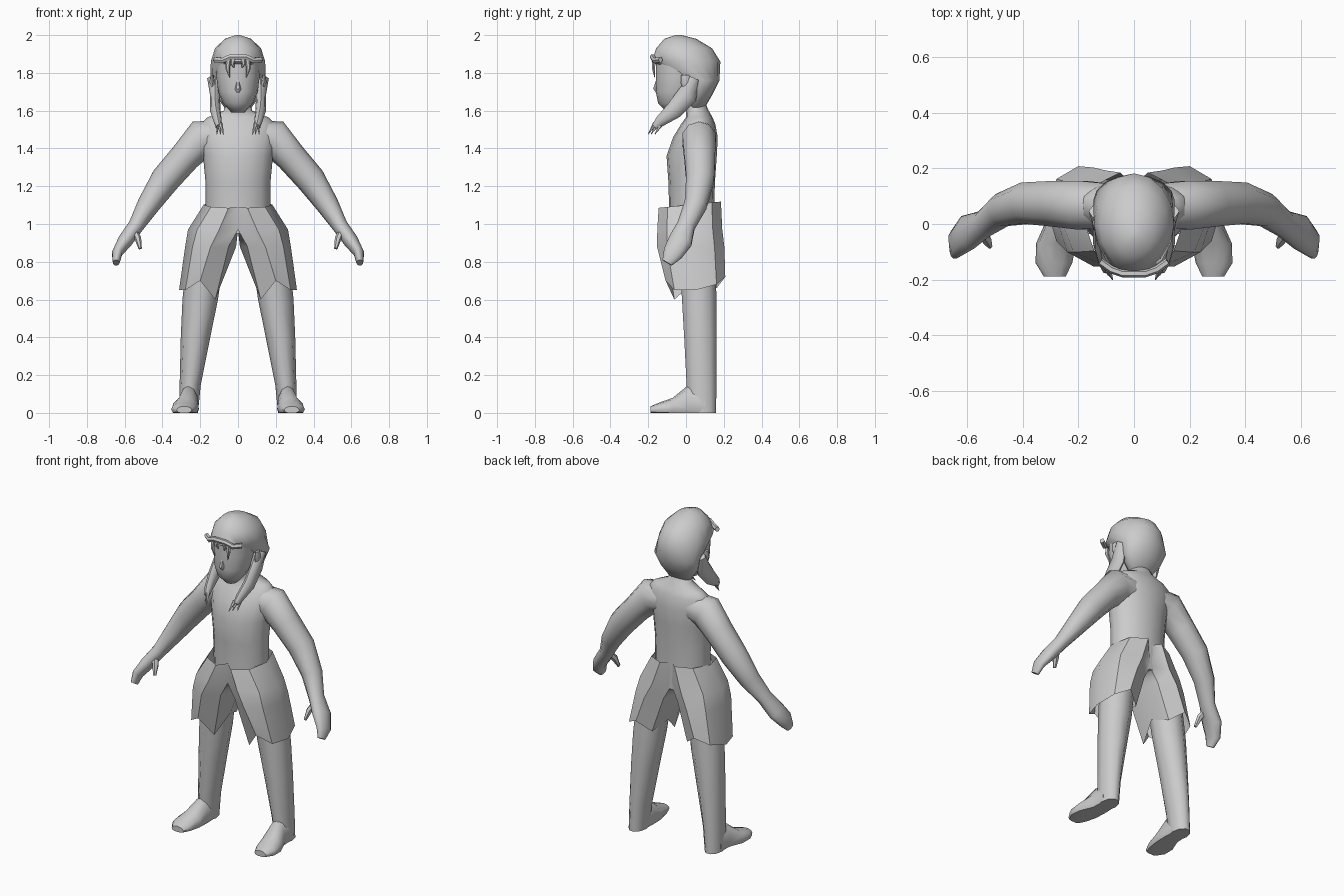
import bpy, bmesh, math
from mathutils import Vector

cube = bpy.data.objects.get("Cube")
if cube:
    bpy.data.objects.remove(cube, do_unlink=True)

clay = bpy.data.materials.new("pale_grey")
clay.use_nodes = True
GREY = (0.6, 0.6, 0.6, 1)
clay.diffuse_color = GREY
clay.node_tree.nodes["Principled BSDF"].inputs["Base Color"].default_value = GREY


def finish(name, bm, mirror=False, angle=50):
    """Turn a bmesh into a shaded, optionally mirrored, object."""
    bmesh.ops.recalc_face_normals(bm, faces=bm.faces)
    mesh = bpy.data.meshes.new(name)
    bm.to_mesh(mesh)
    bm.free()
    mesh.materials.append(clay)
    obj = bpy.data.objects.new(name, mesh)
    bpy.context.collection.objects.link(obj)
    bpy.ops.object.select_all(action='DESELECT')
    obj.select_set(True)
    bpy.context.view_layer.objects.active = obj
    bpy.ops.object.shade_smooth_by_angle(angle=math.radians(angle))
    if mirror:
        mod = obj.modifiers.new("mirror", 'MIRROR')
        mod.merge_threshold = 0.002
    return obj


def loft(rings, sides=12, axis=None, ref=(0, 1, 0), caps=True, adjust=None):
    """Skin ellipses (centre, width radius, depth radius) set along a path."""
    bm = bmesh.new()
    centres = [Vector(r[0]) for r in rings]
    loops = []
    for i, (_, wide, deep) in enumerate(rings):
        before, after = max(i - 1, 0), min(i + 1, len(rings) - 1)
        t = Vector(axis) if axis else (centres[after] - centres[before]).normalized()
        v = Vector(ref)
        v = (v - t * v.dot(t)).normalized()
        u = v.cross(t)
        loop = []
        for k in range(sides):
            a = math.tau * k / sides
            p = centres[i] + u * wide * math.cos(a) + v * deep * math.sin(a)
            if adjust:
                p = adjust(p, i, k)
            loop.append(bm.verts.new(p))
        loops.append(loop)
    for low, high in zip(loops, loops[1:]):
        for k in range(sides):
            n = (k + 1) % sides
            bm.faces.new((low[k], low[n], high[n], high[k]))
    if caps:
        bm.faces.new(loops[0])
        bm.faces.new(loops[-1])
    return bm


def upright(rows, **options):
    """Loft level rings given as (z, x, y, width radius, depth radius)."""
    rings = [((x, y, z), w, d) for z, x, y, w, d in rows]
    return loft(rings, axis=(0, 0, 1), **options)


# Torso and neck
finish("torso", upright([
    (.95, 0, .03, .16, .12), (1.1, 0, .03, .172, .12),
    (1.22, 0, .03, .172, .123), (1.36, 0, .03, .185, .133),
    (1.46, 0, .05, .205, .118), (1.53, 0, .065, .2, .09),
    (1.565, 0, .07, .16, .07), (1.6, 0, .06, .075, .06),
    (1.67, 0, .03, .06, .06)], sides=16), angle=60)

# Arms with mitten-like hands
finish("arm", loft([
    ((.1, .065, 1.46), .09, .085), ((.19, .068, 1.455), .1, .092),
    ((.28, .073, 1.355), .082, .086), ((.385, .075, 1.235), .078, .078),
    ((.475, .05, 1.1), .06, .062), ((.54, 0, .99), .042, .05),
    ((.598, -.03, .91), .04, .066), ((.64, -.07, .845), .028, .055),
    ((.645, -.1, .795), .018, .03)], sides=10), mirror=True, angle=60)
finish("thumb", loft([
    ((.555, -.02, .97), .02, .02), ((.53, -.055, .925), .018, .02),
    ((.518, -.08, .87), .009, .01)], sides=6), mirror=True)

# Shorts: one half, mirrored, with a pointed hem
HEM = (.65, .68, .72, .66, .7, .6, .7, .65)


def shape_shorts(p, ring, side):
    p.x = max(p.x, 0)
    if ring == 3:
        p.z = HEM[side]
    if ring == 0:
        p.z += p.y * .1
    return p


shorts = upright([
    (1.1, .05, .02, .132, .165), (.97, .1, .02, .165, .172),
    (.88, .145, .025, .135, .178), (.68, .2, .05, .112, .158)],
    sides=8, caps=False, adjust=shape_shorts)
inner = [f for f in shorts.faces if all(v.co.x < .001 for v in f.verts)]
bmesh.ops.delete(shorts, geom=inner, context='FACES')
bmesh.ops.remove_doubles(shorts, verts=shorts.verts, dist=.001)
finish("shorts", shorts, mirror=True, angle=40)

# Legs and feet
finish("leg", upright([
    (.85, .17, .06, .1, .1), (.6, .2, .07, .094, .096),
    (.4, .225, .076, .078, .09), (.15, .253, .082, .056, .083),
    (0, .262, .088, .05, .075)], sides=10), mirror=True, angle=60)


def flatten_sole(p, ring, side):
    p.z = max(p.z, 0)
    return p


finish("foot", loft([
    ((.262, .1, .03), .05, .1), ((.262, .01, .02), .055, .125),
    ((.28, -.07, .02), .072, .06), ((.288, -.14, .02), .066, .035),
    ((.285, -.188, .015), .04, .02)],
    axis=(0, -1, 0), ref=(0, 0, 1), adjust=flatten_sole), mirror=True)

# Face and nose
finish("face", upright([
    (1.88, 0, -.04, .12, .12), (1.78, 0, -.04, .115, .12),
    (1.7, 0, -.05, .104, .11), (1.64, 0, -.06, .08, .088),
    (1.59, 0, -.06, .035, .04)], sides=16))
finish("nose", loft([
    ((0, -.15, 1.77), .006, .006), ((0, -.16, 1.715), .016, .016),
    ((0, -.152, 1.695), .01, .006)], sides=6))

# Hair cap, drawn back below the brow to leave the face open
finish("hair", upright([
    (2, 0, -.04, .012, .015), (1.98, 0, -.03, .07, .085),
    (1.93, 0, -.01, .122, .148), (1.86, 0, 0, .144, .182),
    (1.76, 0, .085, .146, .092), (1.69, 0, .065, .125, .078),
    (1.6, 0, .05, .06, .04)], sides=16), angle=60)

# Side locks ending in split tips
finish("hair_lock", loft([
    ((.118, .045, 1.77), .03, .045), ((.122, .005, 1.68), .055, .026),
    ((.12, -.065, 1.6), .046, .028), ((.108, -.135, 1.545), .03, .022),
    ((.1, -.165, 1.515), .018, .015)],
    sides=8, ref=(1, 0, 0)), mirror=True)
for number, (dx, dy) in enumerate([(.02, .02), (0, 0), (-.015, -.015)]):
    finish("lock_tip_%d" % number, loft([
        ((.1 + dx / 2, -.15 + dy, 1.53), .012, .012),
        ((.092 + dx, -.185 + dy, 1.475), .002, .002)], sides=5), mirror=True)

# Brow fringe with hanging strands
finish("fringe", loft([
    ((x, y, z), .014, .016) for x, y, z in [
        (-.122, -.135, 1.87), (-.08, -.165, 1.865), (-.04, -.178, 1.885),
        (.04, -.178, 1.885), (.08, -.165, 1.865), (.122, -.135, 1.87)]],
    sides=6, ref=(0, 0, 1)))
for name, x, length in (("long_strand", .05, .1), ("short_strand", .025, .05)):
    finish(name, loft([
        ((x, -.17, 1.875), .016, .01),
        ((x + .005, -.172, 1.875 - length / 2), .012, .01),
        ((x - .005, -.165, 1.875 - length), .002, .002)],
        sides=6), mirror=True)

# Ears
finish("ear", upright([
    (1.79, .137, -.005, .008, .02), (1.75, .137, 0, .014, .028),
    (1.705, .128, 0, .008, .012)], sides=8), mirror=True)
